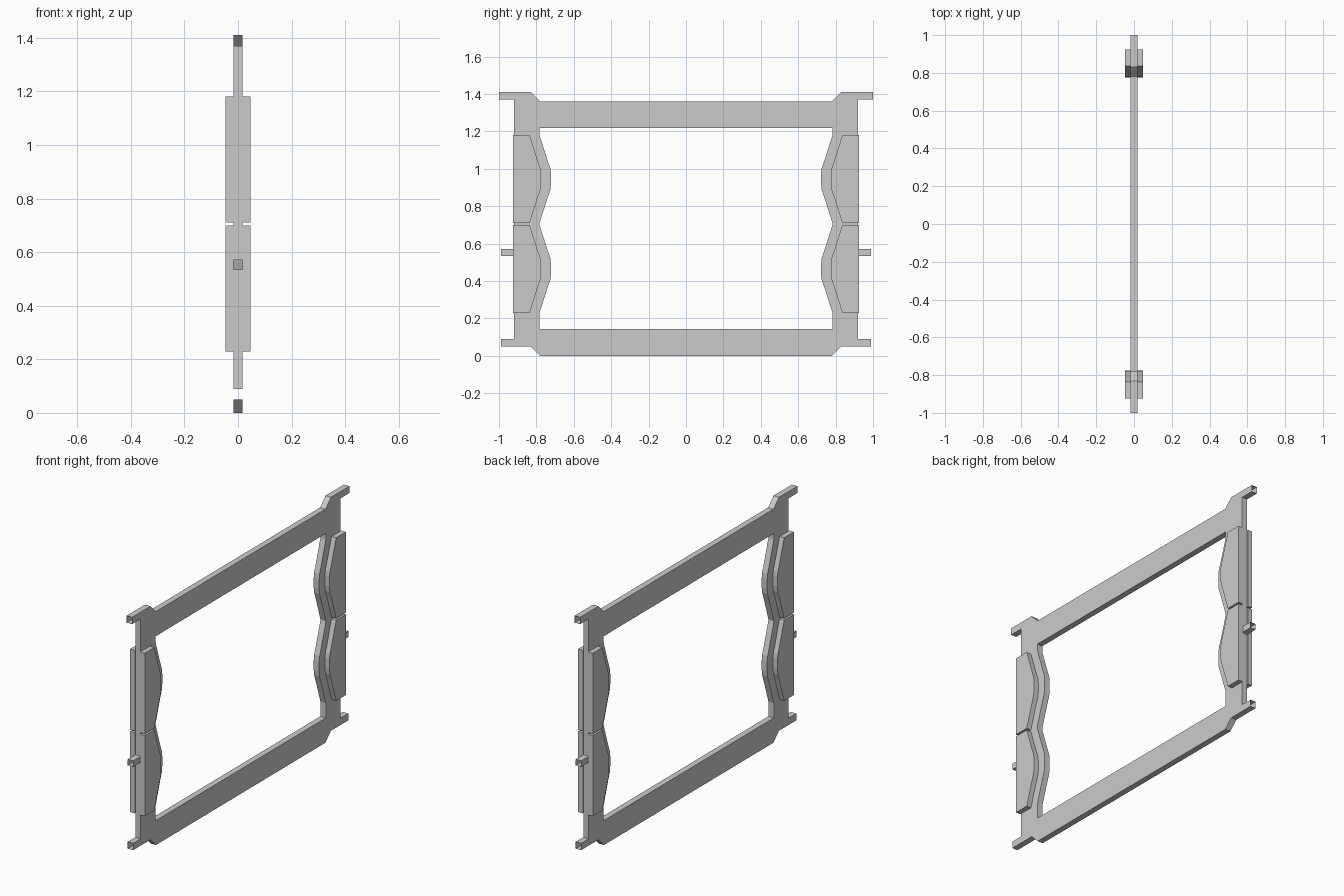
import bpy, bmesh

if "Cube" in bpy.data.objects:
    bpy.data.objects.remove(bpy.data.objects["Cube"])

T = 0.0175          # half thickness of the frame
PAD_T = 0.047       # half thickness across the pads
CENTRES = (0.945, 0.465)
BULGE = [(0.235, 0.0), (0.10, 0.043), (0.06, 0.057), (0.03, 0.061)]
BULGE += [(-dz, b) for dz, b in reversed(BULGE)]


def new_object(name, bm):
    bmesh.ops.recalc_face_normals(bm, faces=bm.faces)
    mesh = bpy.data.meshes.new(name)
    bm.to_mesh(mesh)
    bm.free()
    obj = bpy.data.objects.new(name, mesh)
    bpy.context.collection.objects.link(obj)
    return obj


def wave(y, centres):
    return [(y - b, c + dz) for c in centres for dz, b in BULGE]


def add_plate(bm, loops, x0, x1):
    """Extrude a yz outline (with optional hole loops) from x0 to x1."""
    edges = []
    for pts in loops:
        vs = [bm.verts.new((x0, y, z)) for y, z in pts]
        edges += [bm.edges.new((vs[i - 1], vs[i])) for i in range(len(vs))]
    caps = bmesh.ops.triangle_fill(bm, edges=edges, use_beauty=True, use_dissolve=True)
    faces = [g for g in caps["geom"] if isinstance(g, bmesh.types.BMFace)]
    ext = bmesh.ops.extrude_face_region(bm, geom=faces, use_keep_orig=True)
    verts = [g for g in ext["geom"] if isinstance(g, bmesh.types.BMVert)]
    bmesh.ops.translate(bm, verts=verts, vec=(x1 - x0, 0, 0))


def both_sides(half):
    return half + [(-y, z) for y, z in reversed(half)]


# Hollow frame with slim mounting tabs and a waved opening
outer = both_sides([(0.78, 0.0), (0.83, 0.05), (0.99, 0.05), (0.99, 0.09), (0.92, 0.09),
                    (0.92, 0.535), (0.99, 0.535), (0.99, 0.57), (0.92, 0.57),
                    (0.92, 1.37), (1.0, 1.37), (1.0, 1.41), (0.83, 1.41), (0.78, 1.36)])
inner = both_sides([(0.783, 1.217)] + wave(0.783, CENTRES) + [(0.783, 0.143)])
bm = bmesh.new()
add_plate(bm, [outer, inner], -T, T)
# Open tab ends
ends = [f for f in bm.faces if all(abs(v.co.y) > 0.98 for v in f.verts)
        and max(v.co.y for v in f.verts) - min(v.co.y for v in f.verts) < 0.001]
bmesh.ops.delete(bm, geom=ends, context='FACES')
new_object("frame", bm)

# Curved-edge pads on both faces of both columns
for c, level in zip(CENTRES, ("upper", "lower")):
    for s, side in ((1, "right"), (-1, "left")):
        bm = bmesh.new()
        pts = [(0.925, c + 0.235)] + wave(0.836, [c]) + [(0.925, c - 0.235)]
        pts = [(s * y, z) for y, z in pts]
        for d in (1, -1):
            add_plate(bm, [pts], d * T, d * PAD_T)
        new_object(f"{level}_{side}_pads", bm)
